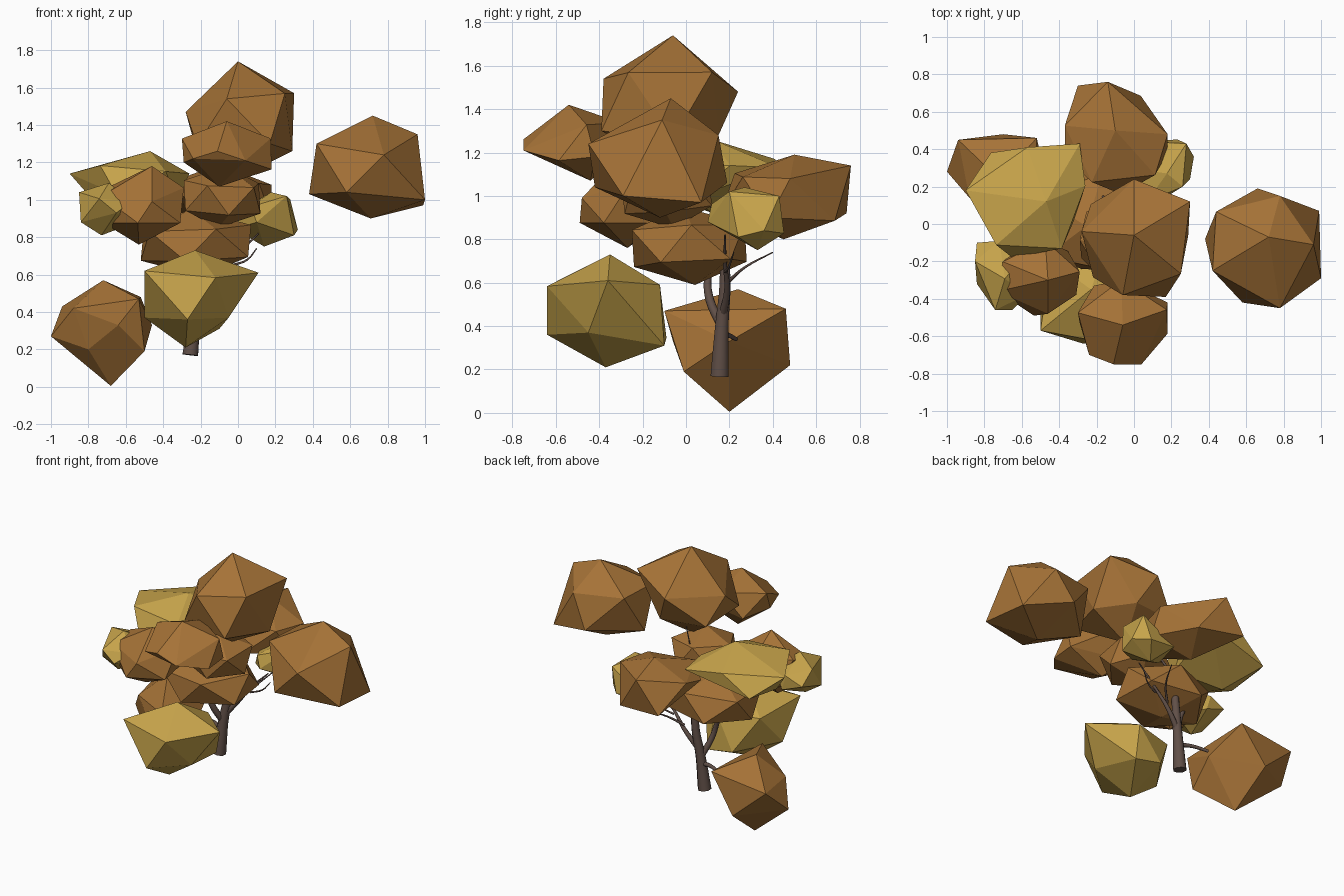
import bpy, bmesh
from math import radians
from mathutils import Matrix, Vector

cube = bpy.data.objects.get("Cube")
if cube:
    bpy.data.objects.remove(cube, do_unlink=True)


def material(name, rgb):
    mat = bpy.data.materials.new(name)
    mat.use_nodes = True
    color = (*rgb, 1)
    mat.diffuse_color = color
    node = mat.node_tree.nodes["Principled BSDF"]
    node.inputs["Base Color"].default_value = color
    node.inputs["Roughness"].default_value = 0.9
    return mat


rust = material("rust_leaves", (0.38, 0.17, 0.038))
gold = material("gold_leaves", (0.57, 0.37, 0.07))
bark = material("dark_bark", (0.12, 0.08, 0.065))


def add_mesh(name, mesh, mat):
    mesh.name = name
    mesh.materials.clear()
    mesh.materials.append(mat)
    obj = bpy.data.objects.new(name, mesh)
    bpy.context.scene.collection.objects.link(obj)
    return obj


def clump(name, mat, low, high, turn, tilt=(0, 0), corners=()):
    """Turned twenty-sided ball stretched to fill a box, with some corners pulled, kept convex."""
    low, high = Vector(low), Vector(high)
    bm = bmesh.new()
    bmesh.ops.create_icosphere(bm, subdivisions=1, radius=1)
    rot = (Matrix.Rotation(radians(tilt[0]), 3, "X")
           @ Matrix.Rotation(radians(tilt[1]), 3, "Y")
           @ Matrix.Rotation(radians(turn), 3, "Z"))
    for v in bm.verts:
        v.co = rot @ v.co
    for i in range(3):
        start = min(v.co[i] for v in bm.verts)
        size = max(v.co[i] for v in bm.verts) - start
        for v in bm.verts:
            v.co[i] = low[i] + (v.co[i] - start) / size * (high[i] - low[i])
    free = list(bm.verts)
    for corner in map(Vector, corners):
        nearest = min(free, key=lambda v: (v.co - corner).length)
        nearest.co = corner
        free.remove(nearest)
    points = [v.co.copy() for v in bm.verts]
    bm.clear()
    hull = bmesh.ops.convex_hull(bm, input=[bm.verts.new(p) for p in points])
    loose = [v for v in bm.verts if not v.link_faces]
    bmesh.ops.delete(bm, geom=loose, context="VERTS")
    bmesh.ops.recalc_face_normals(bm, faces=bm.faces)
    mesh = bpy.data.meshes.new(name)
    bm.to_mesh(mesh)
    bm.free()
    add_mesh(name, mesh, mat)


def limb(name, points):
    """Tapered round limb through (x, y, z, radius) points."""
    curve = bpy.data.curves.new(name, "CURVE")
    curve.dimensions = "3D"
    curve.bevel_depth = 1
    curve.bevel_resolution = 2
    curve.resolution_u = 4
    curve.use_fill_caps = True
    spline = curve.splines.new("BEZIER")
    spline.bezier_points.add(len(points) - 1)
    for p, (x, y, z, r) in zip(spline.bezier_points, points):
        p.co = (x, y, z)
        p.radius = r
        p.handle_left_type = p.handle_right_type = "AUTO"
    helper = bpy.data.objects.new(name + "_path", curve)
    bpy.context.scene.collection.objects.link(helper)
    bpy.context.view_layer.update()
    graph = bpy.context.evaluated_depsgraph_get()
    mesh = bpy.data.meshes.new_from_object(helper.evaluated_get(graph))
    bpy.data.objects.remove(helper, do_unlink=True)
    obj = add_mesh(name, mesh, bark)
    bpy.ops.object.select_all(action="DESELECT")
    obj.select_set(True)
    bpy.context.view_layer.objects.active = obj
    bpy.ops.object.shade_smooth_by_angle(angle=radians(50))


# Rust leaf clumps
clump("crown_clump", rust, (-0.28, -0.4, 1.12), (0.3, 0.24, 1.74), 38, (0, 0), [
    (0, -0.06, 1.74), (0.3, 0.12, 1.57), (-0.06, -0.38, 1.54), (0, 0.24, 1.48),
    (-0.28, -0.04, 1.47), (0.17, -0.39, 1.3), (0.29, -0.06, 1.26), (0.1, 0.15, 1.28)])
clump("left_clump", rust, (0.38, -0.46, 0.9), (1, 0.19, 1.45), 0, (0, 0), [
    (0.72, -0.07, 1.45), (0.96, -0.11, 1.35), (0.78, -0.45, 1.24), (0.42, -0.25, 1.3),
    (0.78, 0.15, 1.28), (0.99, 0.07, 0.97), (1, -0.29, 1), (0.58, -0.42, 1.04),
    (0.38, -0.08, 1.03), (0.66, 0.19, 1.06), (0.71, -0.12, 0.9)])
clump("low_right_clump", rust, (-1, -0.1, 0.01), (-0.46, 0.48, 0.57), 8, (0, 0), [
    (-0.72, 0.24, 0.57), (-0.52, 0.46, 0.48), (-0.53, -0.1, 0.47), (-0.94, 0.45, 0.43),
    (-1, 0.28, 0.27), (-0.68, 0.2, 0.005), (-0.7, 0.48, 0.22), (-0.5, -0.01, 0.19),
    (-0.46, 0.2, 0.33), (-0.64, -0.06, 0.33), (-0.88, 0.14, 0.42), (-0.8, 0.1, 0.2)])
clump("front_clump", rust, (-0.3, -0.76, 1.07), (0.18, -0.3, 1.42), 20, (5, 0), [
    (-0.06, -0.54, 1.42), (0.18, -0.42, 1.18), (0.04, -0.75, 1.21), (-0.24, -0.7, 1.22),
    (-0.11, -0.75, 1.26), (-0.1, -0.44, 1.07), (-0.29, -0.53, 1.2)])
clump("right_clump", rust, (-0.72, -0.49, 0.76), (-0.29, -0.09, 1.18), 10, (0, 0), [
    (-0.73, -0.36, 1.02), (-0.46, -0.3, 1.18), (-0.53, -0.27, 0.76),
    (-0.46, -0.48, 0.99)])
clump("middle_clump", rust, (-0.29, -0.3, 0.85), (0.12, 0.12, 1.18), 30, (8, 5))
clump("under_clump", rust, (-0.52, -0.25, 0.59), (0.07, 0.28, 0.95), 5, (5, -5))
clump("back_clump", rust, (-0.37, 0.16, 0.8), (0.18, 0.75, 1.19), 25, (-6, 4), [
    (-0.1, 0.5, 1.19), (0.18, 0.48, 1.08), (-0.14, 0.76, 1.14), (-0.3, 0.74, 0.92),
    (-0.37, 0.36, 1.05), (-0.1, 0.45, 0.8)])

# Gold leaf clumps
clump("low_front_clump", gold, (-0.5, -0.64, 0.2), (0.08, -0.09, 0.73), 0, (0, 0), [
    (-0.23, -0.35, 0.73), (0.11, -0.36, 0.61), (-0.5, -0.57, 0.62),
    (-0.15, -0.12, 0.59), (-0.28, -0.37, 0.21), (-0.27, -0.64, 0.36),
    (-0.5, -0.37, 0.37), (-0.1, -0.1, 0.31), (-0.05, -0.45, 0.37)])
clump("high_right_clump", gold, (-0.89, -0.18, 0.92), (-0.26, 0.43, 1.26), 15, (0, 10), [
    (-0.47, 0.12, 1.26), (-0.9, 0.18, 1.14), (-0.29, 0.43, 1.13),
    (-0.57, 0.41, 1.17), (-0.65, -0.18, 1.03), (-0.76, 0.07, 0.98)])
clump("small_right_clump", gold, (-0.86, -0.46, 0.81), (-0.57, -0.09, 1.09), 40, (5, 8), [
    (-0.85, -0.2, 1.04), (-0.84, -0.32, 0.88), (-0.65, -0.46, 0.93),
    (-0.73, -0.3, 0.81), (-0.84, -0.1, 0.95), (-0.72, -0.09, 1)])
clump("small_back_clump", gold, (-0.02, 0.1, 0.75), (0.32, 0.47, 1.04), 20, (4, 8), [
    (0.26, 0.2, 1.02), (0.32, 0.36, 0.84), (0.14, 0.33, 0.75), (0.28, 0.43, 1),
    (0.1, 0.1, 0.88), (-0.03, 0.3, 0.92)])

# Trunk, branches and twigs
limb("trunk", [(-0.255, 0.155, 0.17, 0.045), (-0.23, 0.165, 0.4, 0.033),
               (-0.2, 0.18, 0.6, 0.027), (-0.19, 0.17, 0.85, 0.02)])
limb("right_branch", [(-0.235, 0.165, 0.4, 0.022), (-0.28, 0.11, 0.52, 0.02),
                      (-0.31, 0.1, 0.62, 0.017), (-0.36, 0.13, 0.75, 0.012)])
limb("left_branch", [(-0.22, 0.17, 0.45, 0.02), (-0.12, 0.19, 0.57, 0.014),
                     (-0.03, 0.18, 0.68, 0.009), (0.11, 0.18, 0.82, 0.004)])
limb("low_branch", [(-0.24, 0.16, 0.35, 0.016), (-0.34, 0.19, 0.36, 0.012),
                    (-0.43, 0.23, 0.34, 0.01)])
limb("back_twig", [(-0.12, 0.19, 0.6, 0.009), (-0.04, 0.27, 0.67, 0.006),
                   (0.02, 0.4, 0.74, 0.003)])
limb("left_twig", [(-0.03, 0.18, 0.65, 0.007), (0.05, 0.2, 0.68, 0.005),
                   (0.1, 0.22, 0.74, 0.003)])
limb("top_twig", [(-0.19, 0.17, 0.83, 0.01), (-0.1, 0.08, 1.05, 0.005),
                  (-0.03, 0.04, 1.22, 0.003)])
